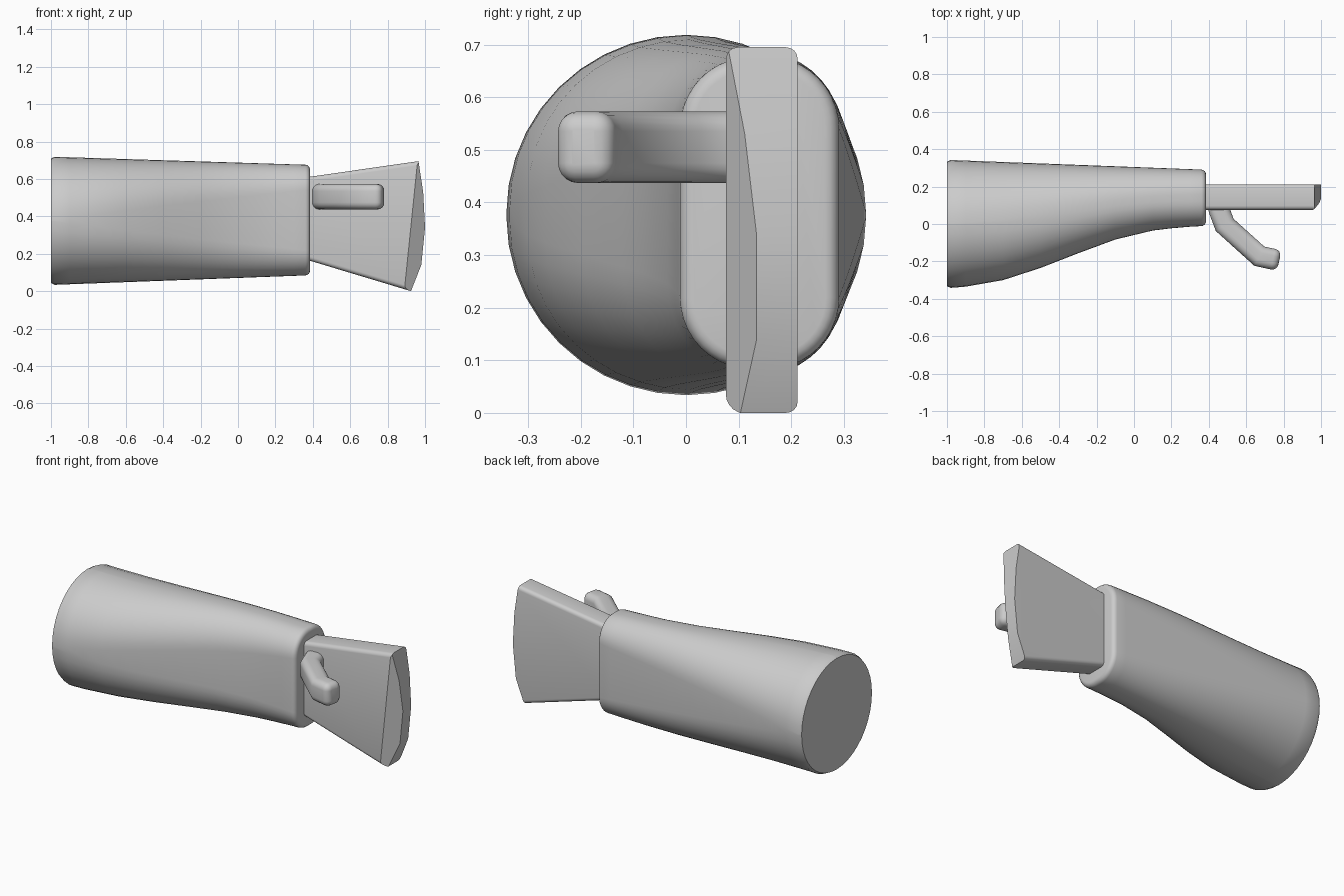
import bpy, bmesh, math
from mathutils import Vector

cube = bpy.data.objects.get("Cube")
if cube:
    bpy.data.objects.remove(cube)

grey = bpy.data.materials.new("plain_grey")
grey.use_nodes = True
color = (0.6, 0.6, 0.6, 1)
grey.diffuse_color = color
grey.node_tree.nodes["Principled BSDF"].inputs["Base Color"].default_value = color


def finish(name, bm):
    bmesh.ops.recalc_face_normals(bm, faces=bm.faces)
    mesh = bpy.data.meshes.new(name)
    bm.to_mesh(mesh)
    bm.free()
    mesh.materials.append(grey)
    obj = bpy.data.objects.new(name, mesh)
    bpy.context.collection.objects.link(obj)
    bpy.ops.object.select_all(action='DESELECT')
    obj.select_set(True)
    bpy.context.view_layer.objects.active = obj
    bpy.ops.object.shade_smooth_by_angle(angle=math.radians(35))
    return obj


def rounded_section(half_w, half_h, rad_w, rad_h, steps):
    """Rectangle outline with elliptical corners."""
    pts = []
    for q, (sx, sy) in enumerate([(1, 1), (-1, 1), (-1, -1), (1, -1)]):
        for i in range(steps + 1):
            a = math.pi / 2 * (q + (i + 0.02) / (steps + 0.04))
            pts.append((sx * (half_w - rad_w) + rad_w * math.cos(a),
                        sy * (half_h - rad_h) + rad_h * math.sin(a)))
    return pts


def loft(name, sections):
    """Skin a list of (centre, side direction, outline); outlines stand upright."""
    bm = bmesh.new()
    rings = [[bm.verts.new(c + side * u + Vector((0, 0, v))) for u, v in outline]
             for c, side, outline in sections]
    n = len(rings[0])
    for a, b in zip(rings, rings[1:]):
        for i in range(n):
            j = (i + 1) % n
            bm.faces.new((a[i], a[j], b[j], b[i]))
    bm.faces.new(rings[0])
    bm.faces.new(rings[-1])
    return finish(name, bm)


def lerp(a, b, t):
    return a + (b - a) * t


# Sleeve: round at the open end, narrowing to a rounded slab at the wrist
X0, X1 = -1.0, 0.385
front_line = [(-1, -.343), (-.9, -.335), (-.7, -.30), (-.5, -.235), (-.3, -.157),
              (-.1, -.083), (.1, -.035), (.25, -.017), (.385, -.01)]


def front_y(x):
    for (xa, ya), (xb, yb) in zip(front_line, front_line[1:]):
        if x <= xb:
            return lerp(ya, yb, (x - xa) / (xb - xa))
    return front_line[-1][1]


def sleeve_section(x, inset=0):
    t = (x - X0) / (X1 - X0)
    lo, hi = front_y(x), lerp(.343, .29, t)
    half_w, half_h = (hi - lo) / 2, lerp(.343, .295, t)
    rad_w, rad_h = half_w * lerp(1, .88, t), half_h * lerp(1, .45, t)
    outline = rounded_section(half_w - inset, half_h - inset,
                              rad_w - inset, rad_h - inset, 10)
    return Vector((x, (lo + hi) / 2, lerp(.376, .38, t))), Vector((0, 1, 0)), outline


R = 0.025
sections = [sleeve_section(X0, .01), sleeve_section(X0 + .02)]
sections += [sleeve_section(x) for x in (-.9, -.8, -.7, -.6, -.5, -.4, -.3, -.2, -.1, 0, .1, .2, .3)]
for i in range(5):
    a = math.pi / 2 * i / 4
    sections.append(sleeve_section(X1 - R + R * math.sin(a), R * (1 - math.cos(a))))
loft("sleeve", sections)

# Thumb: bent bar with rounded corners and tip
path = [Vector(p) for p in [(.445, .12, .505), (.455, .075, .505), (.485, -.005, .505),
                            (.67, -.172, .505), (.765, -.193, .505)]]
sections = []
for i, p in enumerate(path[:-1]):
    d_in = (p - path[max(i - 1, 0)]).normalized()
    d_out = (path[i + 1] - p).normalized()
    d = (d_in + d_out).normalized()
    side = Vector((-d.y, d.x, 0)) / d.dot(d_out)
    sections.append((p, side, rounded_section(.056, .068, .038, .038, 5)))
tip_dir = (path[-1] - path[-2]).normalized()
tip_side = Vector((-tip_dir.y, tip_dir.x, 0))
T = 0.034
for i in range(5):
    a = math.pi / 2 * i / 4
    inset = T * (1 - math.cos(a))
    outline = rounded_section(.056 - inset, .068 - inset, .038 - inset, .038 - inset, 5)
    sections.append((path[-1] + tip_dir * (T * math.sin(a) - T + .012), tip_side, outline))
loft("thumb", sections)

# Hand: flared plate with rounded long edges and a slanted cut at the fingertips
outline = [(.36, .608), (.965, .695), (.99, .53), (1, .34), (.98, .14), (.925, 0), (.36, .17)]
bm = bmesh.new()
front = [bm.verts.new((x, .076, z)) for x, z in outline]
back = [bm.verts.new((x, .212, z)) for x, z in outline]
bm.faces.new(front)
bm.faces.new(back)
n = len(outline)
for i in range(n):
    j = (i + 1) % n
    bm.faces.new((front[i], front[j], back[j], back[i]))
bmesh.ops.recalc_face_normals(bm, faces=bm.faces)
long_edges = [bm.edges.get((row[i], row[(i + 1) % n])) for row in (front, back) for i in (0, n - 2)]
bmesh.ops.bevel(bm, geom=long_edges, offset=.022, segments=4, profile=.5, affect='EDGES')
a, b, c = Vector((.96, .076, .695)), Vector((.89, .076, .01)), Vector((1, .134, .34))
normal = (b - a).cross(c - a).normalized()
if normal.x < 0:
    normal.negate()
cut = bmesh.ops.bisect_plane(bm, geom=bm.verts[:] + bm.edges[:] + bm.faces[:],
                             plane_co=a, plane_no=normal, clear_outer=True)
rim = [e for e in cut["geom_cut"] if isinstance(e, bmesh.types.BMEdge)]
bmesh.ops.contextual_create(bm, geom=rim)
finish("hand", bm)
